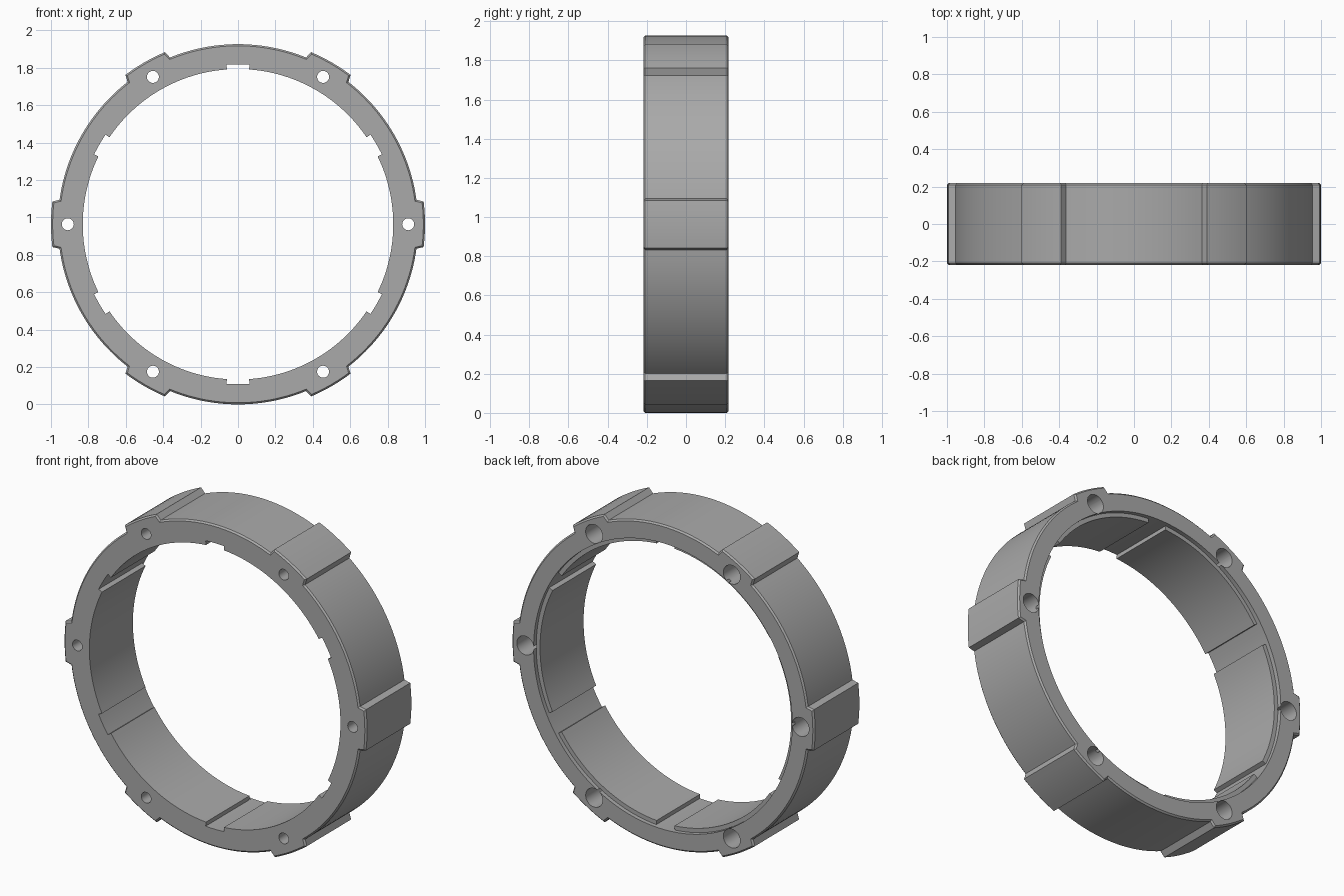
import bpy, bmesh
from math import sin, cos, radians, pi

cube = bpy.data.objects.get("Cube")
if cube:
    bpy.data.objects.remove(cube, do_unlink=True)

RING_R, LUG_R = 0.963, 1.0
BORE_R, NOTCH_R = 0.83, 0.855
HALF = 0.218          # half the ring depth
CENTRE_Z = RING_R

grey = bpy.data.materials.new("satin grey")
grey.use_nodes = True
grey.diffuse_color = (0.4, 0.4, 0.4, 1)
grey.node_tree.nodes["Principled BSDF"].inputs["Base Color"].default_value = grey.diffuse_color


def arc(radius, start, end, steps):
    """Points along an arc, angles in degrees."""
    angles = [radians(start + (end - start) * i / steps) for i in range(steps + 1)]
    return [(radius * cos(a), radius * sin(a)) for a in angles]


def sixfold(mid, tab_r, tab_half, base_r, base_half):
    """Closed outline with six tabs or notches on a circle."""
    points = []
    for k in range(6):
        a = mid + 60 * k
        points += arc(tab_r, a - tab_half, a + tab_half, 6)
        points += arc(base_r, a + base_half, a + 60 - base_half, 24)
    return points


def prism(name, outline, y0, y1, chamfer=0):
    """Extrude an outline in the xz plane from y0 to y1."""
    bm = bmesh.new()
    face = bm.faces.new([bm.verts.new((x, y0, z + CENTRE_Z)) for x, z in outline])
    result = bmesh.ops.extrude_face_region(bm, geom=[face])
    top = [g for g in result["geom"] if isinstance(g, bmesh.types.BMVert)]
    bmesh.ops.translate(bm, verts=top, vec=(0, y1 - y0, 0))
    bmesh.ops.recalc_face_normals(bm, faces=bm.faces)
    if chamfer:
        rims = [e for e in bm.edges if abs(e.verts[0].co.y - e.verts[1].co.y) < 1e-5]
        bmesh.ops.bevel(bm, geom=rims, offset=chamfer, segments=1, affect='EDGES')
    mesh = bpy.data.meshes.new(name)
    bm.to_mesh(mesh)
    bm.free()
    obj = bpy.data.objects.new(name, mesh)
    bpy.context.collection.objects.link(obj)
    mesh.materials.append(grey)
    return obj


def cut(body, cutter):
    """Subtract a cutter and remove it."""
    mod = body.modifiers.new("cut", 'BOOLEAN')
    mod.operation, mod.solver, mod.object = 'DIFFERENCE', 'EXACT', cutter
    cutter.hide_render = True
    bpy.context.view_layer.objects.active = body
    bpy.ops.object.modifier_apply(modifier=mod.name)
    bpy.data.objects.remove(cutter, do_unlink=True)


def circle(radius, cx=0, cz=0, sides=32):
    return [(cx + radius * cos(2 * pi * i / sides), cz + radius * sin(2 * pi * i / sides))
            for i in range(sides)]


# Outer body with six lugs
ring = prism("mounting_ring", sixfold(0, LUG_R, 7.0, RING_R, 7.8), -HALF, HALF, 0.009)

# Bore with six inner notches, and a shallow step at the back
cut(ring, prism("bore_cutter", sixfold(30, NOTCH_R, 4.1, BORE_R, 4.1), -0.4, 0.4))
cut(ring, prism("step_cutter", circle(NOTCH_R, sides=180), HALF - 0.025, 0.4))

# Screw holes through the lugs, wide at the back
for k in range(6):
    x, z = 0.91 * cos(k * pi / 3), 0.91 * sin(k * pi / 3)
    cut(ring, prism("screw_cutter", circle(0.032, x, z), -0.4, 0.4))
    cut(ring, prism("head_cutter", circle(0.056, x, z), -0.1, 0.4))

# Smooth curved walls, keep edges crisp
bpy.ops.object.select_all(action='DESELECT')
ring.select_set(True)
bpy.context.view_layer.objects.active = ring
bpy.ops.object.shade_smooth_by_angle(angle=radians(25))
